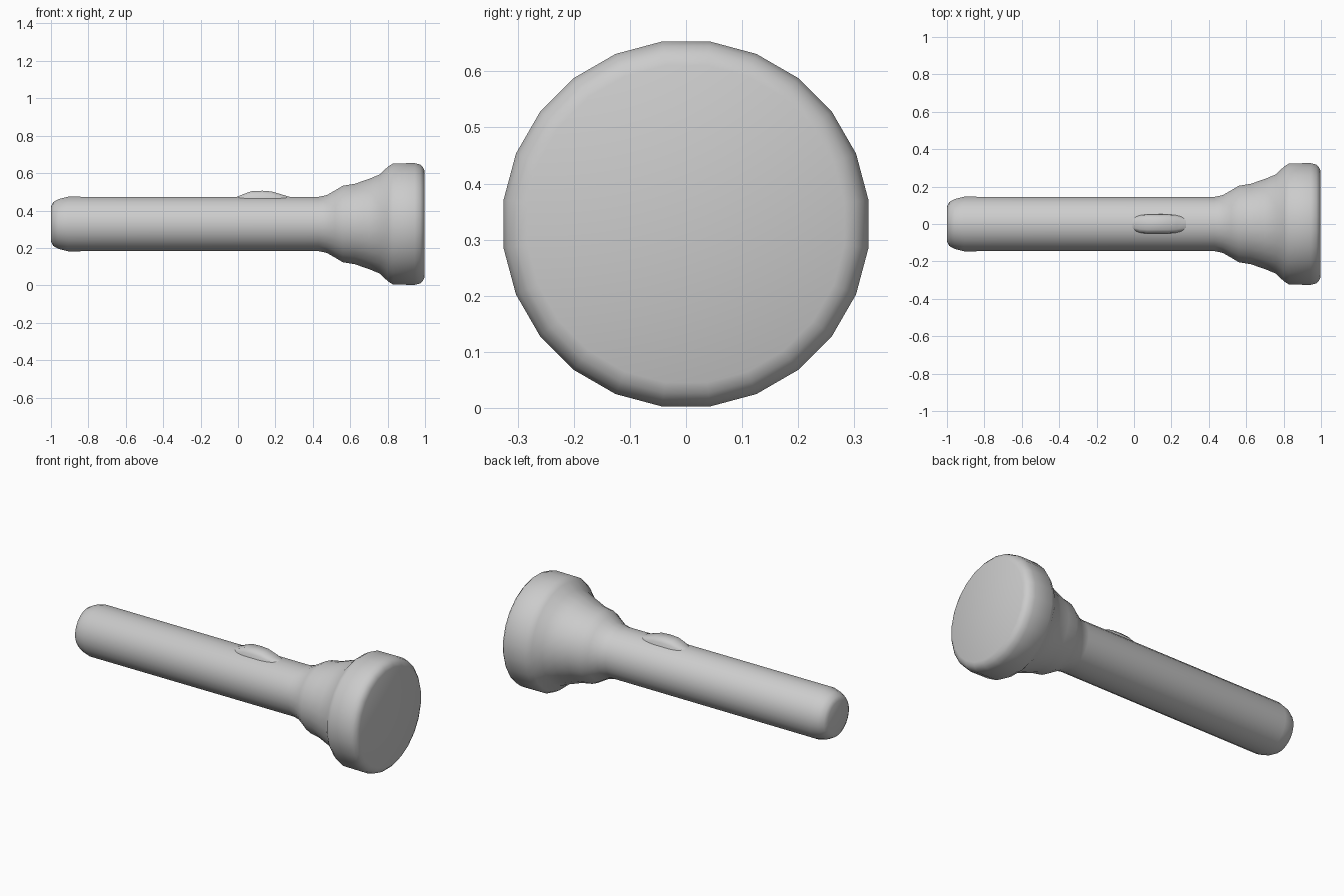
import bpy, bmesh, math

cube = bpy.data.objects.get("Cube")
if cube:
    bpy.data.objects.remove(cube, do_unlink=True)

AXIS_Z = 0.328
SIDES = 24

grey = bpy.data.materials.new("plain grey")
grey.use_nodes = True
grey.diffuse_color = (0.6, 0.6, 0.6, 1)
grey.node_tree.nodes["Principled BSDF"].inputs["Base Color"].default_value = (0.6, 0.6, 0.6, 1)


def finish(name, bm, angle):
    bmesh.ops.recalc_face_normals(bm, faces=bm.faces)
    mesh = bpy.data.meshes.new(name)
    bm.to_mesh(mesh)
    bm.free()
    mesh.materials.append(grey)
    obj = bpy.data.objects.new(name, mesh)
    bpy.context.collection.objects.link(obj)
    bpy.ops.object.select_all(action='DESELECT')
    obj.select_set(True)
    bpy.context.view_layer.objects.active = obj
    bpy.ops.object.shade_smooth_by_angle(angle=math.radians(angle))
    return obj


def lathe_x(name, profile, angle=40):
    """Revolve (x, radius) points about the torch axis and cap both ends."""
    bm = bmesh.new()
    rings = []
    for x, r in profile:
        ring = []
        for i in range(SIDES):
            a = 2 * math.pi * (i + 0.5) / SIDES
            ring.append(bm.verts.new((x, r * math.sin(a), AXIS_Z + r * math.cos(a))))
        rings.append(ring)
    for a, b in zip(rings, rings[1:]):
        for i in range(SIDES):
            j = (i + 1) % SIDES
            bm.faces.new((a[i], a[j], b[j], b[i]))
    bm.faces.new(rings[0])
    bm.faces.new(rings[-1])
    return finish(name, bm, angle)


# Handle, flared neck and lamp head in one continuous turned body
lathe_x("torch_body", [
    (-1.0, 0.095), (-0.988, 0.118), (-0.96, 0.134), (-0.91, 0.147),
    (0.43, 0.146), (0.475, 0.156), (0.52, 0.182), (0.56, 0.206), (0.625, 0.217),
    (0.70, 0.243), (0.76, 0.268), (0.80, 0.308), (0.83, 0.327),
    (0.945, 0.328), (0.975, 0.320), (0.99, 0.304), (0.998, 0.285),
])

# Thumb switch: low rounded pad lofted along the top of the handle
# Each station is x, half width, top height
stations = [(-0.01, 0.035, 0.472), (0.03, 0.05, 0.488), (0.07, 0.055, 0.503),
            (0.13, 0.055, 0.506), (0.18, 0.055, 0.502), (0.23, 0.05, 0.487),
            (0.28, 0.035, 0.472)]
BASE = 0.44
bm = bmesh.new()
loops = []
for x, w, top in stations:
    section = [(-1, 0), (-0.9, 0.7), (-0.55, 1), (0.55, 1), (0.9, 0.7), (1, 0)]
    loops.append([bm.verts.new((x, w * u, BASE + (top - BASE) * v)) for u, v in section])
for a, b in zip(loops, loops[1:]):
    for i in range(6):
        j = (i + 1) % 6
        bm.faces.new((a[i], a[j], b[j], b[i]))
bm.faces.new(loops[0])
bm.faces.new(loops[-1])
finish("thumb_switch", bm, 50)
